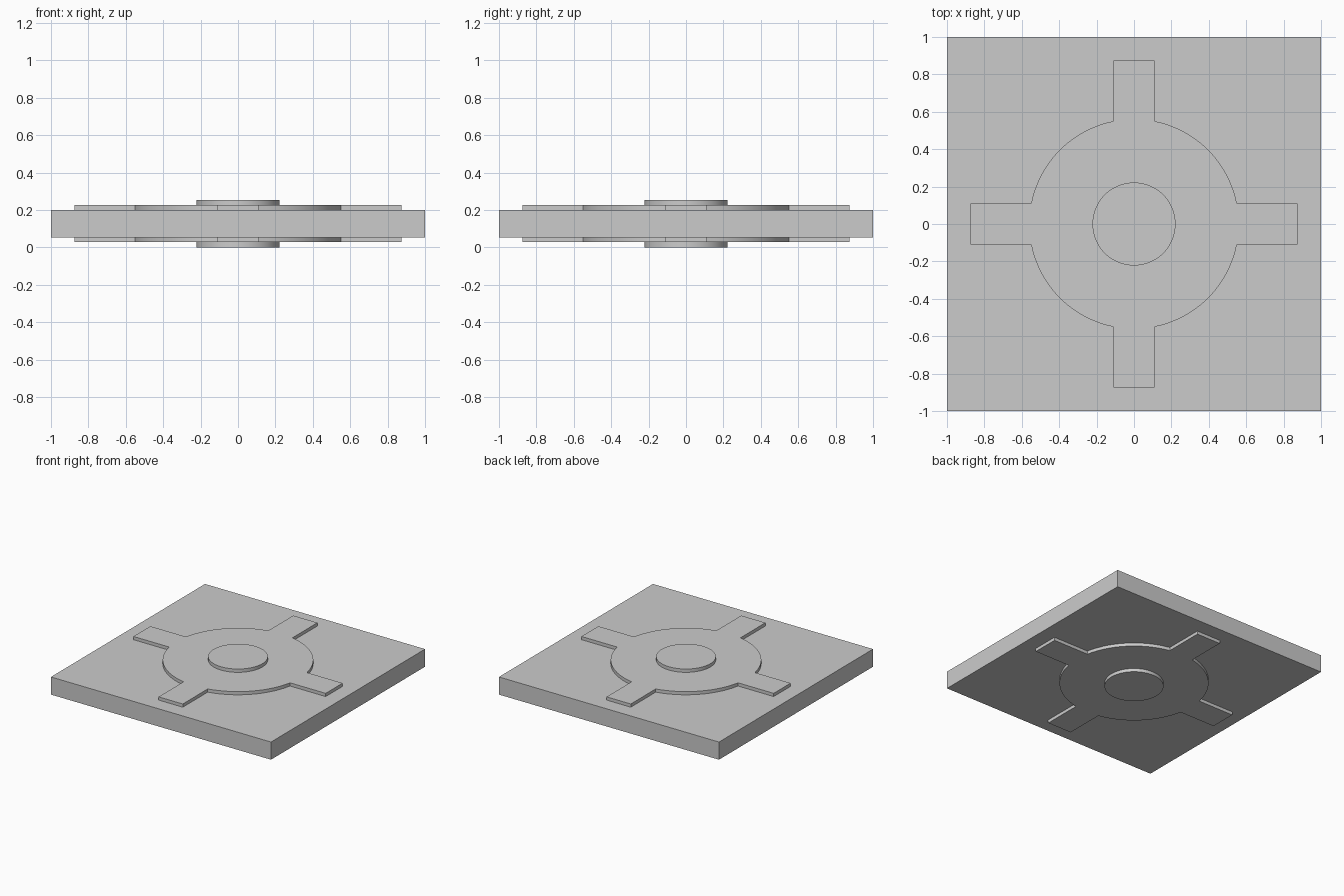
import bpy, bmesh
from math import sin, cos, pi, asin, radians

if "Cube" in bpy.data.objects:
    bpy.data.objects.remove(bpy.data.objects["Cube"])

MID = 0.1265  # mid height; every part is symmetric about it


def prism(name, outline, half):
    """Extrude a closed 2D outline symmetrically about the mid height."""
    bm = bmesh.new()
    face = bm.faces.new([bm.verts.new((x, y, MID - half)) for x, y in outline])
    ext = bmesh.ops.extrude_face_region(bm, geom=[face])
    top = [v for v in ext["geom"] if isinstance(v, bmesh.types.BMVert)]
    bmesh.ops.translate(bm, verts=top, vec=(0, 0, 2 * half))
    bmesh.ops.recalc_face_normals(bm, faces=bm.faces)
    mesh = bpy.data.meshes.new(name)
    bm.to_mesh(mesh)
    bm.free()
    obj = bpy.data.objects.new(name, mesh)
    bpy.context.collection.objects.link(obj)
    bpy.ops.object.select_all(action='DESELECT')
    obj.select_set(True)
    bpy.context.view_layer.objects.active = obj
    bpy.ops.object.shade_smooth_by_angle(angle=radians(30))
    return obj


def arc(radius, start, end, steps):
    return [(radius * cos(start + (end - start) * i / steps),
             radius * sin(start + (end - start) * i / steps))
            for i in range(steps + 1)]


# Square base slab
prism("slab", [(-1, -1), (1, -1), (1, 1), (-1, 1)], 0.0725)

# Raised disc with four arms, one quarter outline turned four times
R, ARM, W = 0.561, 0.874, 0.11
a = asin(W / R)
quarter = [(ARM, -W), (ARM, W)] + arc(R, a, pi / 2 - a, 14)
outline = []
for k in range(4):
    c, s = (1, 0, -1, 0)[k], (0, 1, 0, -1)[k]
    outline += [(x * c - y * s, x * s + y * c) for x, y in quarter]
prism("disc_with_arms", outline, 0.099)

# Round centre hub
prism("hub", arc(0.222, 0, 2 * pi, 64)[:-1], 0.1265)
